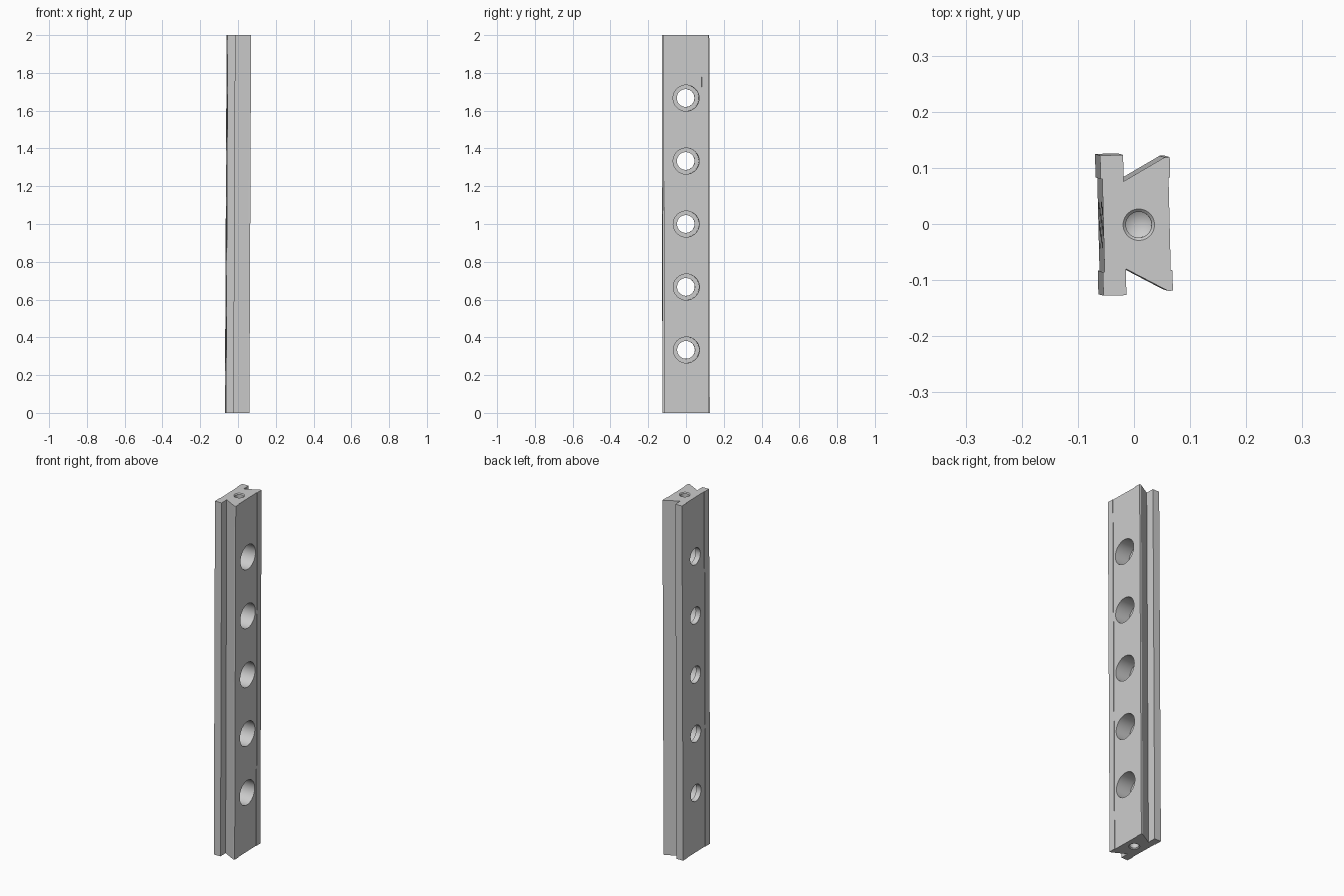
import bpy, bmesh, math
from mathutils import Matrix

if "Cube" in bpy.data.objects:
    bpy.data.objects.remove(bpy.data.objects["Cube"])

steel = bpy.data.materials.new("grey_steel")
steel.diffuse_color = (0.6, 0.6, 0.6, 1)
steel.use_nodes = True
steel.node_tree.nodes["Principled BSDF"].inputs["Base Color"].default_value = steel.diffuse_color


def make_object(name, bm):
    bmesh.ops.recalc_face_normals(bm, faces=bm.faces[:])
    mesh = bpy.data.meshes.new(name)
    bm.to_mesh(mesh)
    bm.free()
    mesh.materials.append(steel)
    obj = bpy.data.objects.new(name, mesh)
    bpy.context.collection.objects.link(obj)
    return obj


def turned_cutter(name, profile, matrix, segments=48):
    """Revolve (radius, height) points round z; the profile ends on the axis."""
    bm = bmesh.new()
    rings = []
    for r, h in profile:
        if r == 0:
            rings.append([bm.verts.new((0, 0, h))] * segments)
        else:
            rings.append([bm.verts.new((r * math.cos(a), r * math.sin(a), h))
                          for a in (2 * math.pi * i / segments for i in range(segments))])
    for low, high in zip(rings, rings[1:]):
        for i in range(segments):
            j = (i + 1) % segments
            corners = [low[i], low[j], high[j], high[i]]
            bm.faces.new(list(dict.fromkeys(corners)))
    bm.transform(matrix)
    return make_object(name, bm)


# Rail: mirrored cross-section with square flange and dovetail, extruded along z
half = [(0.059, 0.083), (0.062, 0.083), (0.062, 0.119), (0.053, 0.119),
        (-0.021, 0.078), (-0.021, 0.125), (-0.062, 0.125),
        (-0.062, 0.083), (-0.059, 0.083)]
section = half + [(x, -y) for x, y in reversed(half)]
bm = bmesh.new()
face = bm.faces.new([bm.verts.new((x, y, -1)) for x, y in section])
ext = bmesh.ops.extrude_face_region(bm, geom=[face])
bmesh.ops.translate(bm, vec=(0, 0, 2),
                    verts=[v for v in ext["geom"] if isinstance(v, bmesh.types.BMVert)])
rail = make_object("dovetail_rail", bm)

cutters = []
# Counterbored cross holes, opening to +x
bore = [(0, -0.1), (0.047, -0.1), (0.047, -0.03), (0.069, -0.03), (0.069, 0.1), (0, 0.1)]
for i in range(5):
    place = Matrix.Translation((0, 0, (i - 2) / 3)) @ Matrix.Rotation(math.pi / 2, 4, 'Y')
    cutters.append(turned_cutter("cross_hole_cutter", bore, place))

# Drilled end holes with chamfered mouth and conical floor
drill = [(0, -0.165), (0.023, -0.15), (0.023, -0.005), (0.028, 0), (0.028, 0.05), (0, 0.05)]
for turn in (0, math.pi):
    place = Matrix.Rotation(turn, 4, 'X') @ Matrix.Translation((0.004, 0, 1))
    cutters.append(turned_cutter("end_hole_cutter", drill, place))

bpy.context.view_layer.objects.active = rail
rail.select_set(True)
for cutter in cutters:
    cutter.hide_render = True
    mod = rail.modifiers.new("hole", 'BOOLEAN')
    mod.operation = 'DIFFERENCE'
    mod.solver = 'EXACT'
    mod.object = cutter
    bpy.ops.object.modifier_apply(modifier=mod.name)
    bpy.data.objects.remove(cutter, do_unlink=True)

# Slight lean and twist of the whole rail
rail.rotation_euler = (0.0015, 0.0045, 0.024)
rail.location = (0, 0, 1)
bpy.ops.object.shade_smooth_by_angle(angle=math.radians(25))
